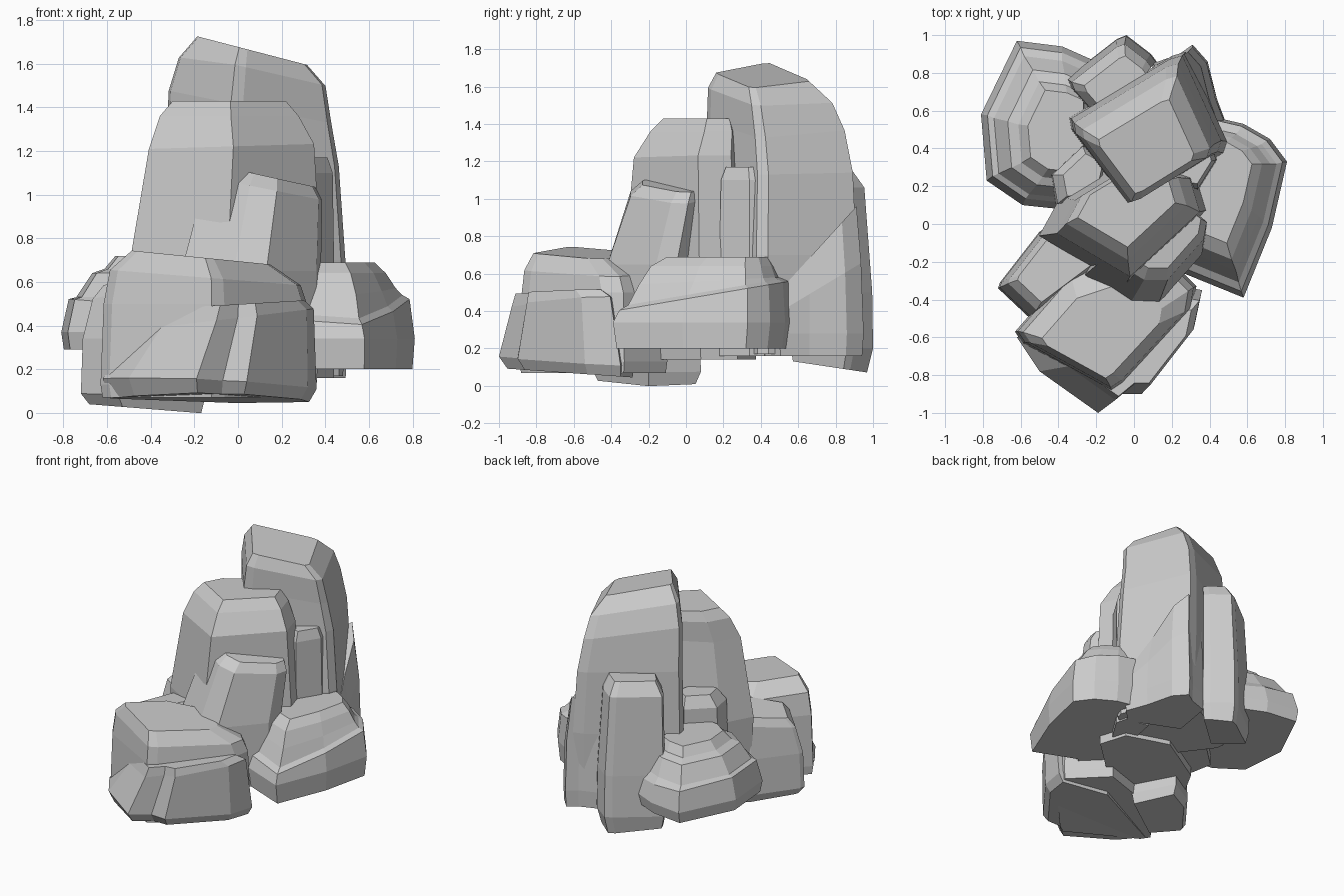
import bpy


def rock(name, outline, levels):
    """Loft an outline through levels (z, scale, dx, dy, tilt_x, tilt_y)."""
    xs, ys = zip(*outline)
    cx, cy = (min(xs) + max(xs)) / 2, (min(ys) + max(ys)) / 2
    n = len(outline)
    verts, faces = [], []
    for z, s, dx, dy, tx, ty in levels:
        for x, y in outline:
            u, v = (x - cx) * s + dx, (y - cy) * s + dy
            verts.append((cx + u, cy + v, z + tx * u + ty * v))
    for k in range(len(levels) - 1):
        for i in range(n):
            j = (i + 1) % n
            a, b = k * n, (k + 1) * n
            faces.append((a + i, a + j, b + j, b + i))
    faces.append(tuple(reversed(range(n))))
    faces.append(tuple(range((len(levels) - 1) * n, len(levels) * n)))
    mesh = bpy.data.meshes.new(name)
    mesh.from_pydata(verts, [], faces)
    mesh.update()
    obj = bpy.data.objects.new(name, mesh)
    bpy.context.collection.objects.link(obj)
    return obj


# Tall rear rock with sloping summit
rock("tall_rock",
     [(-.03, .10), (.03, .12), (.45, .38), (.47, .44), (.26, .90), (.19, .88), (-.34, .56), (-.33, .5)],
     [(.17, .98, .02, 0, 0, 0), (.7, 1.03, .01, 0, 0, 0), (1.15, .98, 0, 0, -.05, 0),
      (1.40, .92, -.01, -.02, -.2, 0), (1.56, .83, 0, -.05, -.2, -.05),
      (1.66, .62, 0, -.09, -.26, 0)])

# Middle rock, ridge towards the front
rock("middle_rock",
     [(-.05, -.29), (.37, .10), (.31, .30), (0, .40), (-.38, .17), (-.49, -.03)],
     [(.14, .98, 0, -.02, 0, 0), (.65, 1.03, 0, -.03, 0, 0), (1.22, .88, .03, -.03, .03, 0),
      (1.36, .74, .02, .01, 0, 0), (1.43, .6, .02, .03, 0, 0)])

# Pillar leaning on the middle rock
rock("front_pillar",
     [(-.26, -.27), (-.02, -.42), (.13, -.42), (.36, -.16), (.38, -.05), (.2, .1), (-.1, 0)],
     [(.2, 1.0, 0, 0, 0, 0), (.65, 1.0, 0, 0, 0, 0),
      (1.04, .83, .06, .08, -.2, 0), (1.1, .7, .07, .11, -.22, 0)])

# Front boulder and the lower ledge before it
rock("front_boulder",
     [(-.63, -.57), (-.59, -.63), (-.12, -.89), (-.06, -.85), (.31, -.45), (.33, -.33), (.1, -.1), (-.35, -.25)],
     [(.07, .98, 0, 0, 0, 0), (.13, 1.0, 0, 0, 0, 0), (.5, .97, 0, 0, 0, 0),
      (.62, .91, .0, -.01, -.08, 0), (.71, .66, -.02, -.06, -.1, 0)])
rock("front_ledge",
     [(-.62, -.6), (-.5, -.78), (-.19, -1.0), (-.07, -.9), (.04, -.9), (.32, -.54), (.36, -.35), (0, -.28)],
     [(.07, .93, 0, .02, 0, -.07), (.14, 1.0, 0, 0, -.04, -.04),
      (.42, .81, .08, .0, .12, 0), (.49, .70, .09, -.02, .06, 0)])

# Flat stepped rock on the right
rock("right_stepped_rock",
     [(.26, -.26), (.58, -.39), (.73, -.02), (.81, .33), (.72, .45), (.58, .53), (.45, .56), (.26, .3)],
     [(.2, .96, 0, 0, 0, 0), (.34, 1.0, 0, 0, 0, 0), (.48, .95, -.01, .01, 0, .17),
      (.5, .87, -.02, .02, 0, .17), (.56, .79, -.03, .04, 0, .05),
      (.64, .70, -.05, .06, 0, 0), (.69, .58, -.07, .09, 0, 0)])

# Flat stepped rock at the back left
rock("left_stepped_rock",
     [(-.59, .1), (-.4, .08), (-.2, .3), (-.2, .86), (-.38, .94), (-.62, .97), (-.81, .58), (-.78, .23)],
     [(.29, .96, 0, 0, 0, 0), (.37, 1.0, 0, 0, 0, 0), (.5, .92, .01, 0, -.08, 0),
      (.53, .84, .02, -.01, 0, 0), (.64, .70, .05, -.02, 0, 0),
      (.66, .58, .07, -.03, 0, 0), (.72, .48, .09, -.03, 0, 0)])

# Upright slab at the back and the sloping buttress beside it
rock("back_slab",
     [(-.2, .56), (.12, .86), (.09, .9), (-.04, 1.0), (-.09, .98), (-.36, .77), (-.34, .72)],
     [(.1, .9, 0, -.01, 0, -.15), (.2, 1.0, 0, 0, 0, 0), (.5, .98, 0, 0, 0, 0),
      (1.06, .88, 0, -.02, 0, 0), (1.15, .68, .02, -.04, 0, 0)])
rock("back_buttress",
     [(.05, .55), (.4, .4), (.5, .5), (.44, .66), (.39, .86), (.31, .95), (.24, .9), (.1, .85)],
     [(.16, .97, 0, 0, 0, 0), (.28, 1.0, 0, 0, 0, 0), (.5, .95, 0, 0, 0, .6),
      (.7, .86, -.02, 0, 0, 1.1)])

# Low slab at the front left
rock("left_slab",
     [(-.55, -.5), (-.15, -.2), (-.3, .08), (-.5, -.04), (-.71, -.31), (-.72, -.34)],
     [(.02, .9, .01, 0, -.08, 0), (.08, 1.0, 0, 0, -.03, 0), (.34, .97, 0, 0, 0, 0),
      (.58, .88, .02, .01, .25, 0), (.63, .74, .03, .01, .25, 0)])

# Small filler stones between the large rocks
rock("right_wedge",
     [(.2, .2), (.34, .18), (.44, .34), (.42, .42), (.25, .45)],
     [(.16, 1.0, 0, 0, 0, 0), (.7, 1.0, 0, 0, 0, 0), (1.1, .95, 0, 0, 0, 0), (1.17, .75, 0, 0, 0, 0)])
rock("left_wedge",
     [(-.42, .1), (-.2, .12), (-.15, .35), (-.28, .42), (-.45, .26)],
     [(.2, 1.0, 0, 0, 0, 0), (.82, .95, .01, 0, 0, 0), (.9, .7, .03, 0, 0, 0)])
